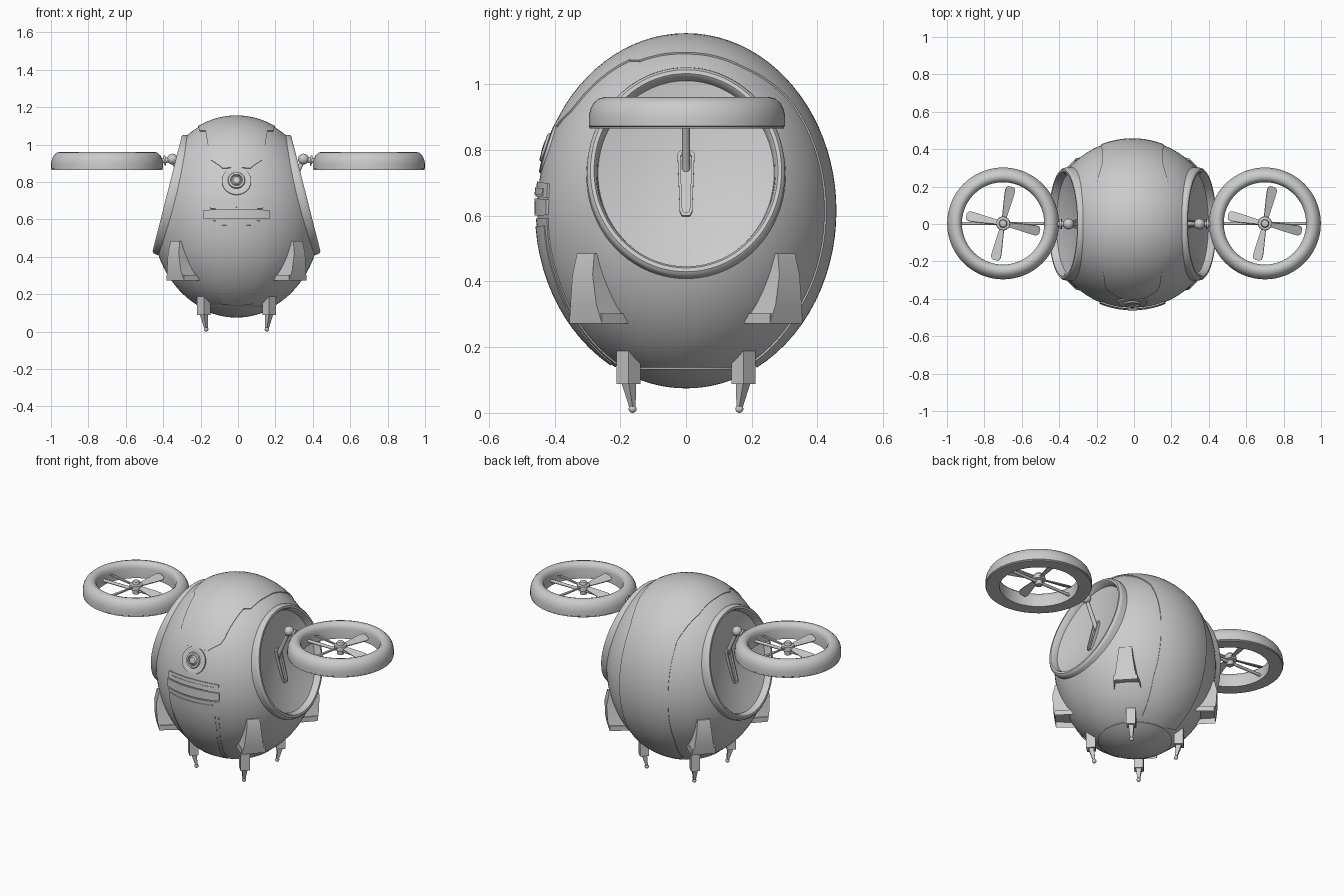
import bpy, bmesh
from math import sin, cos, pi, radians, sqrt
from mathutils import Matrix, Vector

if "Cube" in bpy.data.objects:
    bpy.data.objects.remove(bpy.data.objects["Cube"])

R, H, ZC, CX = 0.453, 0.535, 0.615, -0.008   # hull radius, half height, centre
T = Matrix.Translation
HULL = T((CX, 0, 0))


def finish(name, bm, mat=Matrix(), angle=35):
    bmesh.ops.remove_doubles(bm, verts=bm.verts, dist=1e-5)
    bmesh.ops.recalc_face_normals(bm, faces=bm.faces)
    me = bpy.data.meshes.new(name)
    bm.to_mesh(me)
    bm.free()
    me.transform(mat)
    me.shade_smooth()
    me.set_sharp_from_angle(angle=radians(angle))
    ob = bpy.data.objects.new(name, me)
    bpy.context.collection.objects.link(ob)
    return ob


def loft(bm, rings, close=True, caps=False):
    vs = [[bm.verts.new(p) for p in ring] for ring in rings]
    n = len(vs[0])
    for a, b in zip(vs, vs[1:]):
        for i in range(n if close else n - 1):
            j = (i + 1) % n
            bm.faces.new((a[i], a[j], b[j], b[i]))
    if caps:
        bm.faces.new(vs[0])
        return bm.faces.new(vs[-1])


def lathe(name, profile, mat=Matrix(), seg=64, loop=False):
    bm = bmesh.new()
    prof = profile + profile[:1] if loop else profile
    loft(bm, [[(r * cos(2 * pi * i / seg), r * sin(2 * pi * i / seg), z)
               for i in range(seg)] for r, z in prof])
    # collapse poles into single points
    bmesh.ops.dissolve_degenerate(bm, dist=1e-6, edges=bm.edges)
    return finish(name, bm, mat)


def rod(name, a, b, r1, r2, seg=16, mat=Matrix()):
    a, b = Vector(a), Vector(b)
    bm = bmesh.new()
    bmesh.ops.create_cone(bm, cap_ends=True, segments=seg, radius1=r1, radius2=r2, depth=(b - a).length)
    rot = (b - a).to_track_quat('Z', 'Y').to_matrix().to_4x4()
    return finish(name, bm, mat @ T((a + b) / 2) @ rot)


def ball(name, p, r):
    bm = bmesh.new()
    bmesh.ops.create_uvsphere(bm, u_segments=20, v_segments=12, radius=r)
    return finish(name, bm, T(p))


def panel(name, stops, lift):
    """Raised strip on the hull: stops are (meridian angle, half width); 0 = front, 90 = top."""
    bm = bmesh.new()
    rows = []
    for (t0, w0), (t1, w1) in zip(stops, stops[1:]):
        n = max(1, int(abs(t1 - t0) / 4))
        rows += [(t0 + (t1 - t0) * i / n, w0 + (w1 - w0) * i / n) for i in range(n)]
    rows.append(stops[-1])

    def ring(t, w, d):
        out = []
        for i in range(17):
            x = w * (i / 8 - 1)
            r = sqrt(R * R - x * x)
            p = Vector((x, -r * cos(radians(t)), H / R * r * sin(radians(t))))
            out.append(p * (1 + d / R) + Vector((0, 0, ZC)))
        return out
    loft(bm, [ring(t, w, lift) + ring(t, w, -0.012)[::-1] for t, w in rows], True, True)
    return finish(name, bm, HULL)


# dish frame: local z points out of the hull side, local x points down
TILT = radians(75.8)
DISH = T((0.335, 0, 0.728)) @ Matrix.Rotation(TILT, 4, 'Y')
SIDES = [(s, HULL @ Matrix.Rotation(a, 4, 'Z')) for s, a in (('right', 0), ('left', pi))]

# egg-shaped hull, sliced where the side dishes sit
bm = bmesh.new()
bmesh.ops.create_uvsphere(bm, u_segments=96, v_segments=64, radius=1)
bmesh.ops.transform(bm, matrix=T((0, 0, ZC)) @ Matrix.Diagonal((R, R, H, 1)), verts=bm.verts)
for s in (1, -1):
    n = Vector((s * sin(TILT), 0, cos(TILT)))
    co = Vector((s * 0.335, 0, 0.728)) + n * 0.015
    bmesh.ops.bisect_plane(bm, geom=bm.verts[:] + bm.edges[:] + bm.faces[:],
                           plane_co=co, plane_no=n, clear_outer=True)
finish('hull', bm, HULL)

# raised hull panels
panel('top_and_rear_band', [(29, 0.075), (31, 0.09), (36, 0.135), (40, 0.145), (66, 0.165), (70, 0.195),
                            (90, 0.205), (115, 0.20), (140, 0.16), (180, 0.165), (215, 0.16), (242, 0.12)], 0.005)
panel('door_frame', [(-2.5, 0.17), (-24, 0.157), (-45, 0.12), (-62, 0.085)], 0.004)
panel('door', [(-5, 0.15), (-24, 0.14), (-45, 0.103), (-60, 0.072)], 0.007)
panel('front_bar_lower', [(-1.5, 0.174), (4, 0.174)], 0.009)
panel('front_bar_upper', [(4.6, 0.172), (9.5, 0.168)], 0.007)
panel('front_bar_slot', [(5.2, 0.14), (7.5, 0.14)], 0.010)
lathe('belly_plate', [(R * 1.012 * cos(a), ZC + H * 1.01 * sin(a))
                      for a in (radians(-63 - 27 * i / 8) for i in range(9))] + [(0, 0.2), (0.19, 0.16)],
      HULL, loop=True)

# round front lamp with concentric rings
a = radians(21)
lamp = HULL @ T((0, -R * cos(a), ZC + H * sin(a))) @ Matrix.Rotation(pi / 2 - radians(18), 4, 'X')
lathe('front_lamp', [(0, 0.014), (0.018, 0.013), (0.024, 0.008), (0.026, 0.002), (0.03, 0.002), (0.032, 0.012),
                     (0.043, 0.011), (0.046, 0.003), (0.05, 0.003), (0.052, 0.004), (0.078, 0.001), (0.08, -0.02)],
      lamp, 40)

# concave side dishes with raised rims, and their slots
FLOOR = lambda r: -0.045 * (1 - (r / 0.27) ** 2)
for side, M in SIDES:
    prof = [(0.268 * i / 10, FLOOR(0.268 * i / 10)) for i in range(11)]
    prof += [(0.274, 0.03), (0.28, 0.037), (0.291, 0.037), (0.299, 0.03), (0.302, 0.02), (0.304, -0.04)]
    lathe(side + '_dish', prof, M @ DISH @ Matrix.Diagonal((1.09, 1, 1, 1)), 80)
    bm = bmesh.new()
    out = [(-0.082, 0.016), (-0.072, 0.026), (0.11, 0.019), (0.125, 0.012)]
    out += [(x, -y) for x, y in out[::-1]]

    def edge(k, h):
        return [(0.02 + (x - 0.02) * (1 - (1 - k) * 0.3), y * k, FLOOR(abs(x)) + h) for x, y in out]
    loft(bm, [edge(1, -0.01), edge(1, 0.012), edge(0.65, 0.012), edge(0.65, 0.001)])
    finish(side + '_slot_frame', bm, M @ DISH)

# ducted rotors
for side, s in (('right', 1), ('left', -1)):
    C = T((s * 0.70, 0.003, 0))
    lathe(side + '_duct', [(0.22, 0.865), (0.296, 0.865), (0.296, 0.871), (0.299, 0.873), (0.299, 0.90),
                           (0.295, 0.922), (0.285, 0.942), (0.27, 0.956), (0.252, 0.961), (0.237, 0.957),
                           (0.225, 0.945), (0.22, 0.925)], C, 72, True)
    lathe(side + '_hub', [(0, 0.952), (0.018, 0.95), (0.022, 0.944), (0.022, 0.935), (0.036, 0.932), (0.038, 0.905),
                          (0.022, 0.9), (0.02, 0.875), (0, 0.872)], C, 24)
    rod(side + '_strut', (-0.225, 0, 0.895), (0.225, 0, 0.895), 0.009, 0.009, 12, C)
    # four pitched blades
    for k in range(4):
        bm = bmesh.new()
        shape = [(0.02, 0.011), (0.07, 0.017), (0.14, 0.025), (0.18, 0.028), (0.195, 0.023), (0.201, 0.012)]
        loft(bm, [[(r, -w, -0.003), (r, w, -0.003), (r, w, 0.003), (r, -w, 0.003)] for r, w in shape], True, True)
        finish(f'{side}_blade_{k + 1}', bm, C @ T((0, 0, 0.918)) @ Matrix.Rotation(radians(78 + 90 * k), 4, 'Z')
               @ Matrix.Rotation(radians(22), 4, 'X'))
    # jointed arm from the dish slot to the duct
    ball(side + '_joint', (s * 0.35, 0, 0.922), 0.029)
    rod(side + '_arm', (s * 0.27, 0, 0.74), (s * 0.347, 0, 0.915), 0.013, 0.011)
    rod(side + '_neck', (s * 0.365, 0, 0.918), (s * 0.41, 0, 0.913), 0.014, 0.014)
    rod(side + '_collar', (s * 0.386, 0, 0.915), (s * 0.396, 0, 0.914), 0.026, 0.026)

# four corner thrusters and landing legs
corners = {'front_right': (1, -1), 'rear_right': (1, 1), 'front_left': (-1, -1), 'rear_left': (-1, 1)}


def rect(d0, d1, w0, w1, z):
    return [(d0, -w0, z), (d1, -w1, z), (d1, w1, z), (d0, w0, z)]


for name, (sx, sy) in corners.items():
    az = radians(43) * sy
    M = HULL @ Matrix.Rotation(az if sx > 0 else pi - az, 4, 'Z')
    bm = bmesh.new()
    bottom = loft(bm, [rect(0.33, 0.448, 0.045, 0.036, 0.485), rect(0.31, 0.462, 0.052, 0.042, 0.42),
                       rect(0.28, 0.458, 0.068, 0.054, 0.33), rect(0.25, 0.448, 0.082, 0.068, 0.272)], True, True)
    bmesh.ops.inset_region(bm, faces=[bottom], thickness=0.014)
    for v in bottom.verts:
        v.co.z += 0.03
    finish(name + '_thruster', bm, M, 25)
    az = radians(45) * sy
    M = HULL @ Matrix.Rotation(az if sx > 0 else pi - az, 4, 'Z')
    bm = bmesh.new()
    loft(bm, [rect(0.222, 0.273, 0.026, 0.026, 0.088), rect(0.222, 0.273, 0.026, 0.026, 0.188),
              rect(0.222, 0.262, 0.026, 0.026, 0.205)], True, True)
    finish(name + '_leg_socket', bm, M, 25)
    bm = bmesh.new()
    loft(bm, [rect(0.224, 0.236, 0.007, 0.007, 0.014), rect(0.231, 0.262, 0.016, 0.016, 0.092)], True, True)
    finish(name + '_leg', bm, M, 25)
    ball(name + '_foot', M @ Vector((0.23, 0, 0.012)), 0.012)
